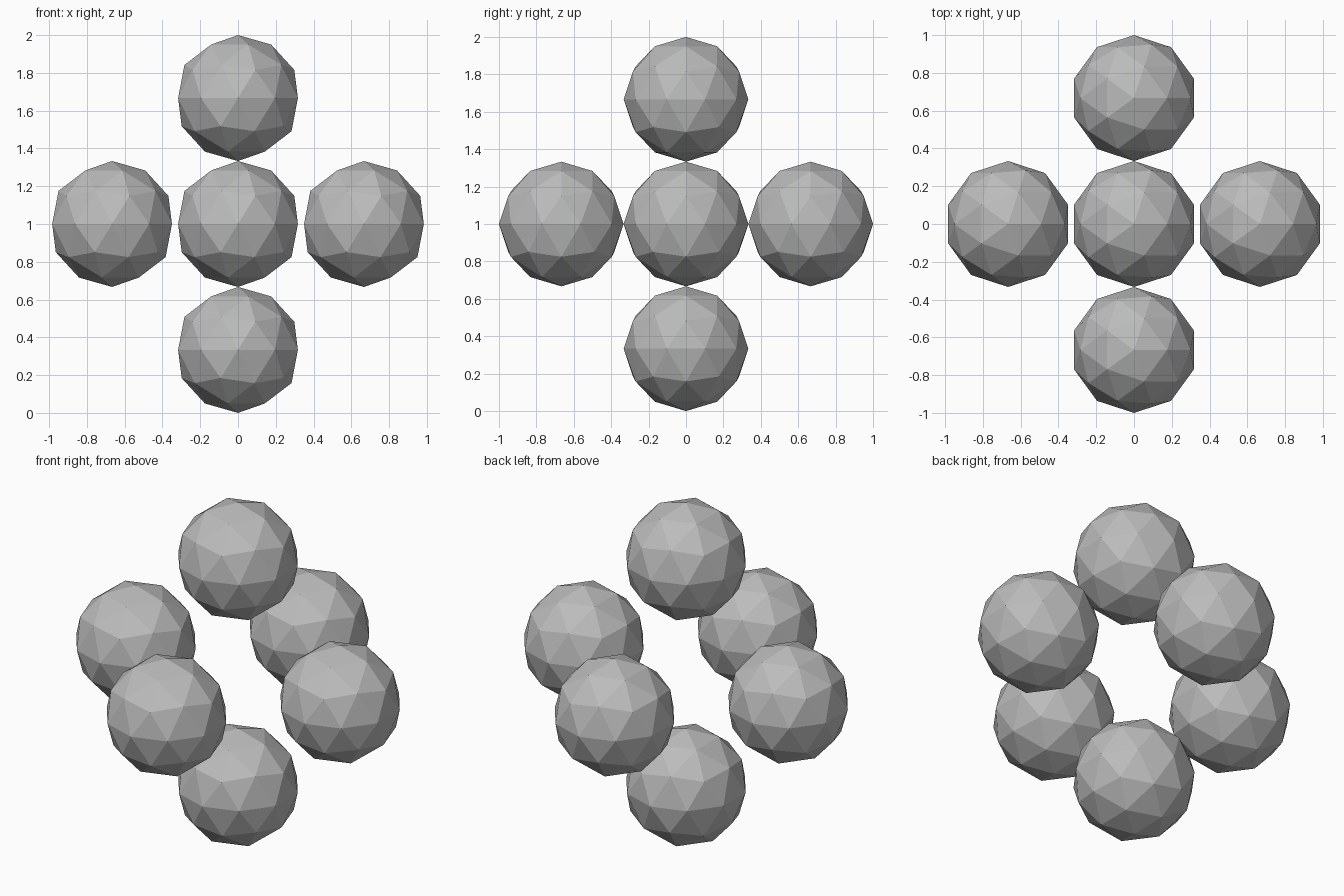
import bpy
from mathutils import Vector

cube = bpy.data.objects.get("Cube")
if cube:
    bpy.data.objects.remove(cube, do_unlink=True)

RADIUS = 1 / 3
CENTRE = Vector((0, 0, 1))

# One plain grey for every ball
grey = bpy.data.materials.new("plain_grey")
grey.use_nodes = True
colour = (0.5, 0.5, 0.5, 1)
grey.diffuse_color = colour
for node in grey.node_tree.nodes:
    if node.type == "BSDF_PRINCIPLED":
        node.inputs["Base Color"].default_value = colour

# Six faceted balls, one along each axis direction, around a hollow middle
directions = {
    "left_ball": (1, 0, 0),
    "right_ball": (-1, 0, 0),
    "back_ball": (0, 1, 0),
    "front_ball": (0, -1, 0),
    "top_ball": (0, 0, 1),
    "bottom_ball": (0, 0, -1),
}
for name, direction in directions.items():
    bpy.ops.mesh.primitive_ico_sphere_add(
        subdivisions=2, radius=RADIUS,
        location=CENTRE + Vector(direction) * 2 * RADIUS)
    ball = bpy.context.object
    ball.name = name
    ball.data.materials.append(grey)
    bpy.ops.object.shade_flat()
